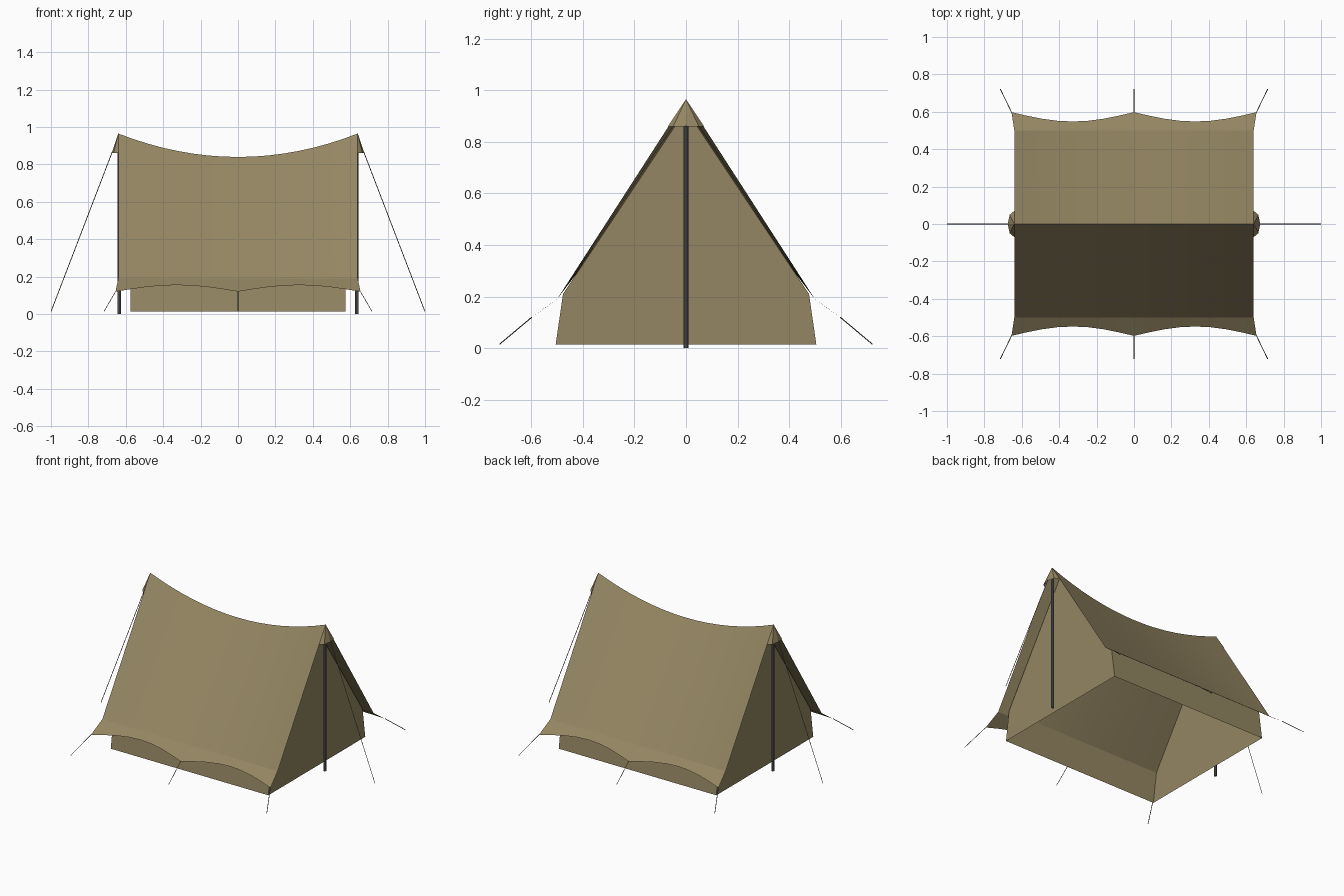
import bpy, bmesh, math
from mathutils import Vector

cube = bpy.data.objects.get("Cube")
if cube:
    bpy.data.objects.remove(cube, do_unlink=True)


def material(name, color):
    mat = bpy.data.materials.new(name)
    mat.use_nodes = True
    mat.diffuse_color = (*color, 1)
    mat.node_tree.nodes["Principled BSDF"].inputs["Base Color"].default_value = (*color, 1)
    return mat


CANVAS = material("tan canvas", (0.30, 0.24, 0.125))
METAL = material("grey metal", (0.14, 0.14, 0.145))
CORD = material("dark cord", (0.12, 0.105, 0.08))

HALF = 0.64      # half length of the ridge
STEPS = 16


def ridge(x):
    """Height of the sagging ridge."""
    return 0.84 + 0.125 * (x / HALF) ** 2


def add_object(name, bm, mat, smooth=False):
    mesh = bpy.data.meshes.new(name)
    bm.to_mesh(mesh)
    bm.free()
    mesh.materials.append(mat)
    obj = bpy.data.objects.new(name, mesh)
    bpy.context.collection.objects.link(obj)
    if smooth:
        bpy.ops.object.select_all(action='DESELECT')
        obj.select_set(True)
        bpy.context.view_layer.objects.active = obj
        bpy.ops.object.shade_smooth_by_angle(angle=math.radians(12))
    return obj


def loft(bm, rows):
    """Skin neighbouring rows of points with quads."""
    rows = [[bm.verts.new(p) for p in row] for row in rows]
    for a, b in zip(rows, rows[1:]):
        for i in range(len(a) - 1):
            bm.faces.new((a[i], b[i], b[i + 1], a[i + 1]))
    return rows


def rod(name, start, end, radius, sides, mat):
    start, end = Vector(start), Vector(end)
    axis = end - start
    bm = bmesh.new()
    bmesh.ops.create_cone(bm, cap_ends=True, segments=sides, radius1=radius,
                          radius2=radius, depth=axis.length)
    bmesh.ops.rotate(bm, verts=bm.verts,
                     matrix=axis.to_track_quat('Z', 'Y').to_matrix())
    bmesh.ops.translate(bm, verts=bm.verts, vec=(start + end) / 2)
    return add_object(name, bm, mat, smooth=sides > 6)


# Outer sheet: sagging ridge, straight slopes, flared scalloped hem
def fly_row(t):
    x = t * HALF
    scallop = math.sin(math.pi * abs(t))
    hem_y, hem_z = 0.598 - 0.05 * scallop, 0.12 + 0.035 * scallop
    hem = (x + 0.015 * t, hem_y, hem_z)
    half = [hem, (x, 0.5, 0.19)]
    return ([(px, -py, pz) for px, py, pz in half]
            + [(x, 0, ridge(x))] + half[::-1])


bm = bmesh.new()
loft(bm, [fly_row(2 * i / STEPS - 1) for i in range(STEPS + 1)])
bmesh.ops.recalc_face_normals(bm, faces=bm.faces)
if sum(f.normal.z for f in bm.faces) < 0:
    bmesh.ops.reverse_faces(bm, faces=bm.faces)
add_object("outer_sheet", bm, CANVAS, smooth=True)


# Inner tent: low walls, sagging roof and closed ends, open underneath
def inner_row(t):
    x = 0.575 * t
    return [(x, -0.505, 0.015), (x, -0.477, 0.21), (x, 0, ridge(x) - 0.016),
            (x, 0.477, 0.21), (x, 0.505, 0.015)]


bm = bmesh.new()
rows = loft(bm, [inner_row(2 * i / STEPS - 1) for i in range(STEPS + 1)])
bm.faces.new(rows[0])
bm.faces.new(rows[-1][::-1])
bmesh.ops.recalc_face_normals(bm, faces=bm.faces)
add_object("inner_tent", bm, CANVAS, smooth=True)

for side, label in ((1, "left"), (-1, "right")):
    # Rounded hood over the pole top
    bm = bmesh.new()
    tip = bm.verts.new((side * HALF, 0, ridge(HALF)))
    rim = [bm.verts.new((side * (HALF + 0.035 * math.cos(a)), 0.07 * math.sin(a), 0.86))
           for a in (math.pi * k / 4 - math.pi / 2 for k in range(5))]
    for a, b in zip(rim, rim[1:]):
        bm.faces.new((tip, a, b) if side > 0 else (tip, b, a))
    add_object(label + "_hood", bm, CANVAS)

    # Upright pole and end guy line
    rod(label + "_pole", (side * 0.634, 0, 0), (side * 0.634, 0, 0.945), 0.009, 8, METAL)
    rod(label + "_ridge_line", (side * 0.673, 0, 0.865), (side * 0.999, 0, 0.015),
        0.002, 4, CORD)

# Guy lines along both hems
for y, edge in ((-1, "front"), (1, "back")):
    for x, spot in ((-1, "right"), (0, "middle"), (1, "left")):
        rod(f"{edge}_{spot}_line", (x * 0.655, y * 0.598, 0.12),
            (x * 0.715, y * 0.722, 0.016), 0.002, 4, CORD)
